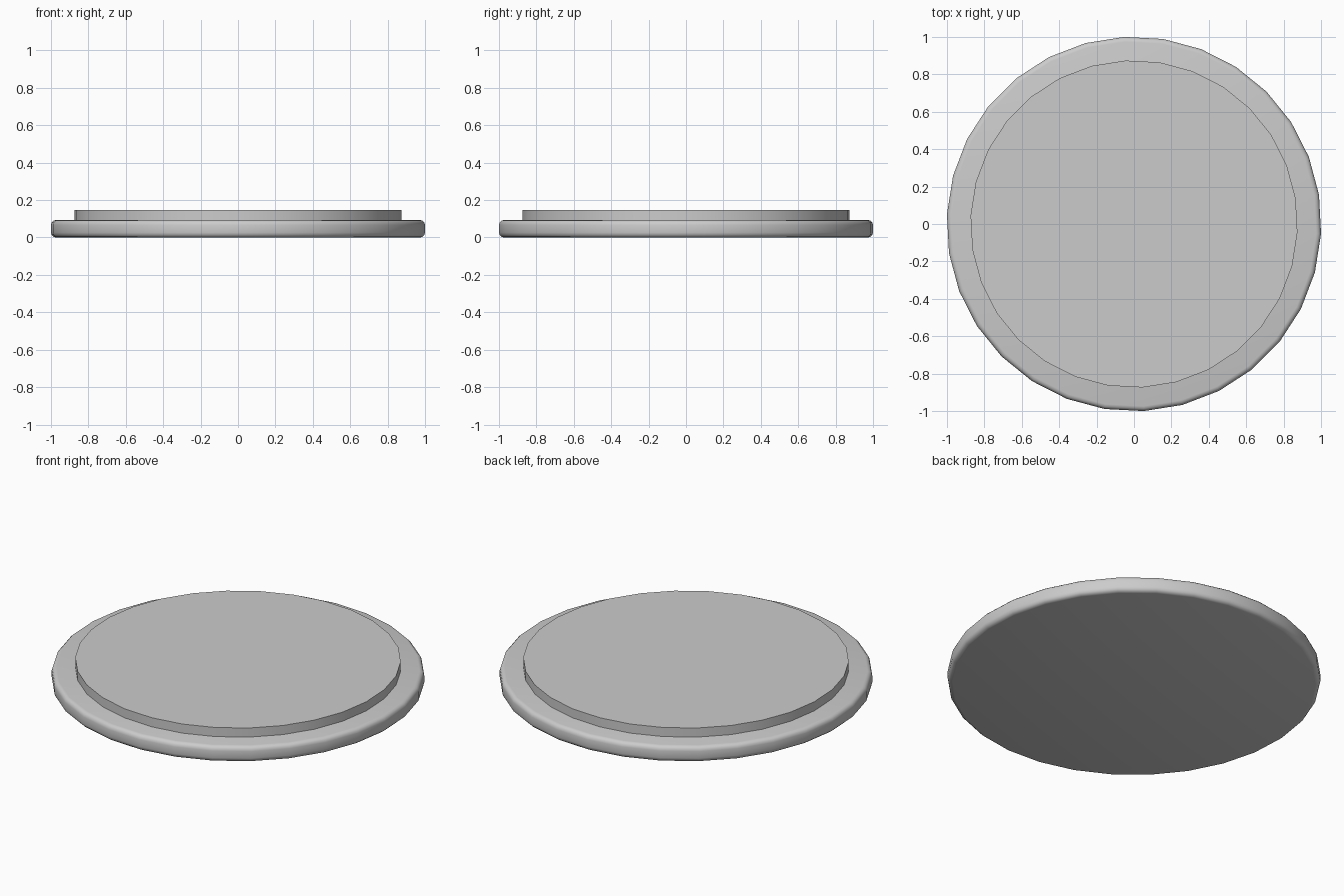
import bpy, math

if "Cube" in bpy.data.objects:
    bpy.data.objects.remove(bpy.data.objects["Cube"])

SIDES = 30
TURN = math.radians(9)  # vertices fall at 9, 21, 33 ... degrees


def lathe(name, profile):
    """Capped solid of revolution from (radius, z) points, bottom to top."""
    verts = [(r * math.cos(TURN + math.tau * i / SIDES),
              r * math.sin(TURN + math.tau * i / SIDES), z)
             for r, z in profile for i in range(SIDES)]
    faces = [tuple(reversed(range(SIDES)))]
    for k in range(len(profile) - 1):
        for i in range(SIDES):
            j = (i + 1) % SIDES
            a, b = k * SIDES, (k + 1) * SIDES
            faces.append((a + i, a + j, b + j, b + i))
    top = (len(profile) - 1) * SIDES
    faces.append(tuple(range(top, top + SIDES)))
    mesh = bpy.data.meshes.new(name)
    mesh.from_pydata(verts, [], faces)
    obj = bpy.data.objects.new(name, mesh)
    bpy.context.collection.objects.link(obj)
    bpy.ops.object.select_all(action='DESELECT')
    obj.select_set(True)
    bpy.context.view_layer.objects.active = obj
    bpy.ops.object.shade_smooth_by_angle(angle=math.radians(40))
    return obj


# Wide base disc with a rounded rim
R, H, B = 1.0014, 0.093, 0.026
lower = [(R - B + B * math.sin(t), B - B * math.cos(t))
         for t in (math.pi / 2 * s / 3 for s in range(4))]
lathe("base_disc", lower + [(r, H - z) for r, z in reversed(lower)])

# Raised, sharp-edged disc resting on the base
lathe("raised_disc", [(0.875, H), (0.875, 0.147)])
